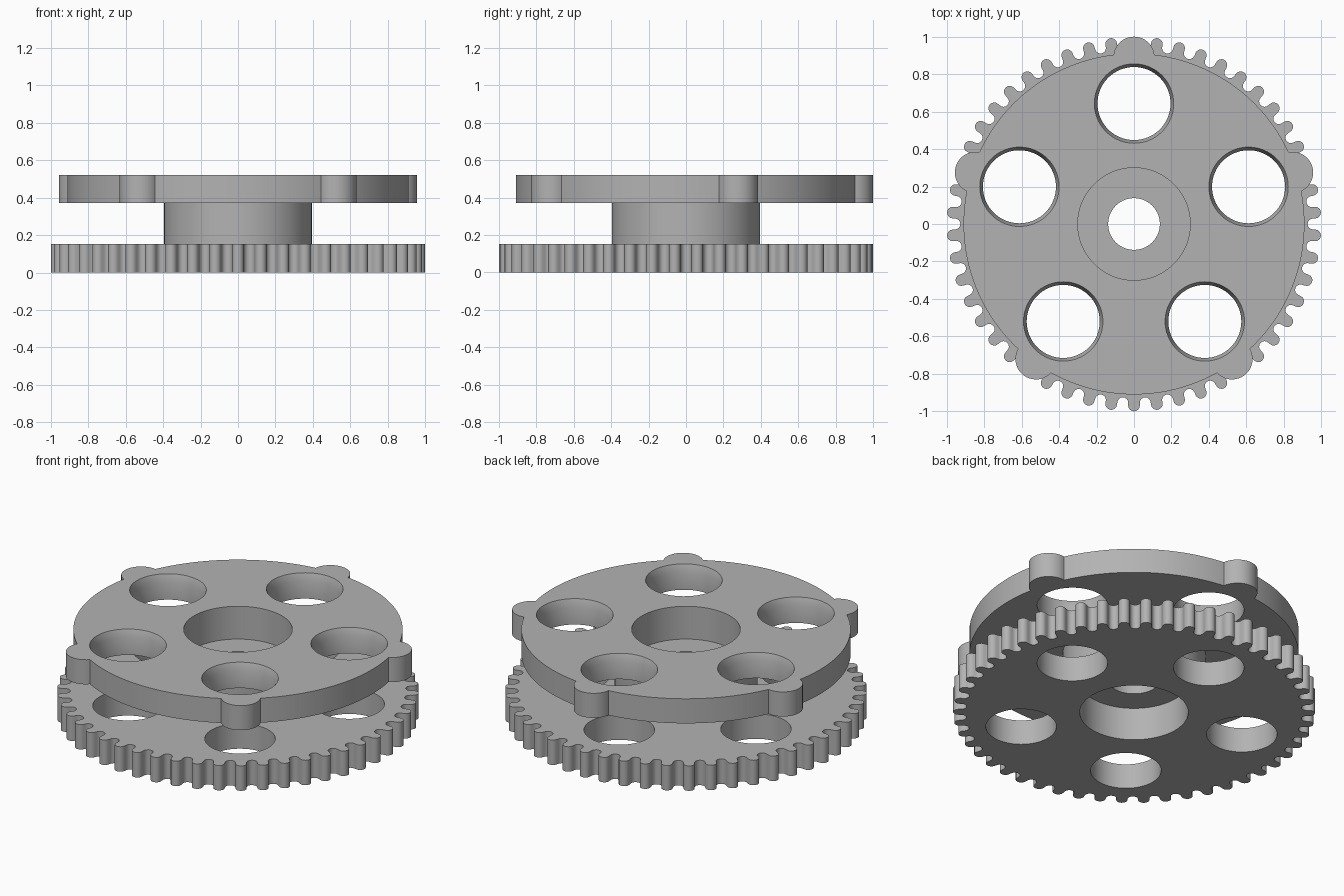
import bpy, bmesh
from math import sin, cos, pi, acos, atan2, radians

if "Cube" in bpy.data.objects:
    bpy.data.objects.remove(bpy.data.objects["Cube"])

TEETH, LOBES = 50, 5
Z0, Z1, Z2, Z3 = 0.0, 0.152, 0.37, 0.52      # gear, hub and lobed plate levels
HUB_R, BORE_R, AXLE_R = 0.395, 0.30, 0.138
HOLE_R, RIM_R, RIM_DEPTH = 0.195, 0.212, 0.045

grey = bpy.data.materials.new("grey")
grey.diffuse_color = (0.45, 0.45, 0.45, 1)
grey.use_nodes = True
grey.node_tree.nodes["Principled BSDF"].inputs["Base Color"].default_value = grey.diffuse_color


def circle(r, cx=0.0, cy=0.0, n=96):
    return [(cx + r * cos(2 * pi * i / n), cy + r * sin(2 * pi * i / n)) for i in range(n)]


def arc(c, angle, r, start, end, n):
    """Arc about a point at polar (c, angle); start and end are relative to angle."""
    pts = []
    for i in range(n + 1):
        u = angle + start + (end - start) * i / n
        pts.append((c * cos(angle) + r * cos(u), c * sin(angle) + r * sin(u)))
    return pts


def wall(bm, a, za, b, zb):
    va = [bm.verts.new((x, y, za)) for x, y in a]
    vb = [bm.verts.new((x, y, zb)) for x, y in b]
    for i in range(len(va)):
        j = (i + 1) % len(va)
        bm.faces.new((va[i], va[j], vb[j], vb[i]))


def cap(bm, loops, z, up):
    edges = []
    for loop in loops:
        vs = [bm.verts.new((x, y, z)) for x, y in loop]
        edges += [bm.edges.new((vs[i - 1], vs[i])) for i in range(len(vs))]
    res = bmesh.ops.triangle_fill(bm, edges=edges, use_beauty=True, use_dissolve=False)
    for f in res["geom"]:
        if isinstance(f, bmesh.types.BMFace):
            f.normal_update()
            if (f.normal.z > 0) != up:
                f.normal_flip()


def finish(bm, name):
    bmesh.ops.remove_doubles(bm, verts=bm.verts[:], dist=1e-5)
    mesh = bpy.data.meshes.new(name)
    bm.to_mesh(mesh)
    bm.free()
    mesh.materials.append(grey)
    ob = bpy.data.objects.new(name, mesh)
    bpy.context.collection.objects.link(ob)
    bpy.ops.object.select_all(action='DESELECT')
    ob.select_set(True)
    bpy.context.view_layer.objects.active = ob
    bpy.ops.object.shade_smooth_by_angle(angle=radians(30))


lobe_angles = [pi / 2 + 2 * pi * k / LOBES for k in range(LOBES)]


def holes(r):
    return [circle(r, 0.643 * cos(a), 0.643 * sin(a), 64) for a in lobe_angles]


# Toothed plate: round tips alternating with round valleys
outline = []
for k in range(TEETH):
    a = pi / 2 + 2 * pi * k / TEETH
    outline += arc(0.969, a, 0.031, -pi / 2, pi / 2, 8)
    outline += arc(0.956, a + pi / TEETH, 0.029, -pi / 2, -3 * pi / 2, 8)
bm = bmesh.new()
cap(bm, [outline, circle(BORE_R)] + holes(HOLE_R), Z0, False)
cap(bm, [outline, circle(HUB_R)] + holes(HOLE_R), Z1, True)
wall(bm, outline, Z0, outline, Z1)
for h in holes(HOLE_R):
    wall(bm, h, Z1, h, Z0)
finish(bm, "toothed_plate")

# Lobed plate: disc with five round lobes and chamfered holes
R, C, LR = 0.91, 0.89, 0.11
phi = acos((R * R + C * C - LR * LR) / (2 * R * C))
psi = atan2(R * sin(phi), R * cos(phi) - C)
outline = []
for a in lobe_angles:
    outline += arc(C, a, LR, -psi, psi, 20)
    outline += arc(0, a, R, phi, 2 * pi / LOBES - phi, 32)[1:-1]
bm = bmesh.new()
cap(bm, [outline, circle(HUB_R)] + holes(HOLE_R), Z2, False)
cap(bm, [outline, circle(BORE_R)] + holes(RIM_R), Z3, True)
wall(bm, outline, Z2, outline, Z3)
for h, rim in zip(holes(HOLE_R), holes(RIM_R)):
    wall(bm, rim, Z3, h, Z3 - RIM_DEPTH)
    wall(bm, h, Z3 - RIM_DEPTH, h, Z2)
finish(bm, "lobed_plate")

# Hub: outer sleeve, and a stepped bore with a web in the middle
bm = bmesh.new()
wall(bm, circle(HUB_R), Z1, circle(HUB_R), Z2)
bore = [(BORE_R, Z3), (BORE_R, 0.32), (AXLE_R, 0.32), (AXLE_R, 0.20), (BORE_R, 0.20), (BORE_R, Z0)]
for (ra, za), (rb, zb) in zip(bore, bore[1:]):
    wall(bm, circle(ra), za, circle(rb), zb)
finish(bm, "hub")
